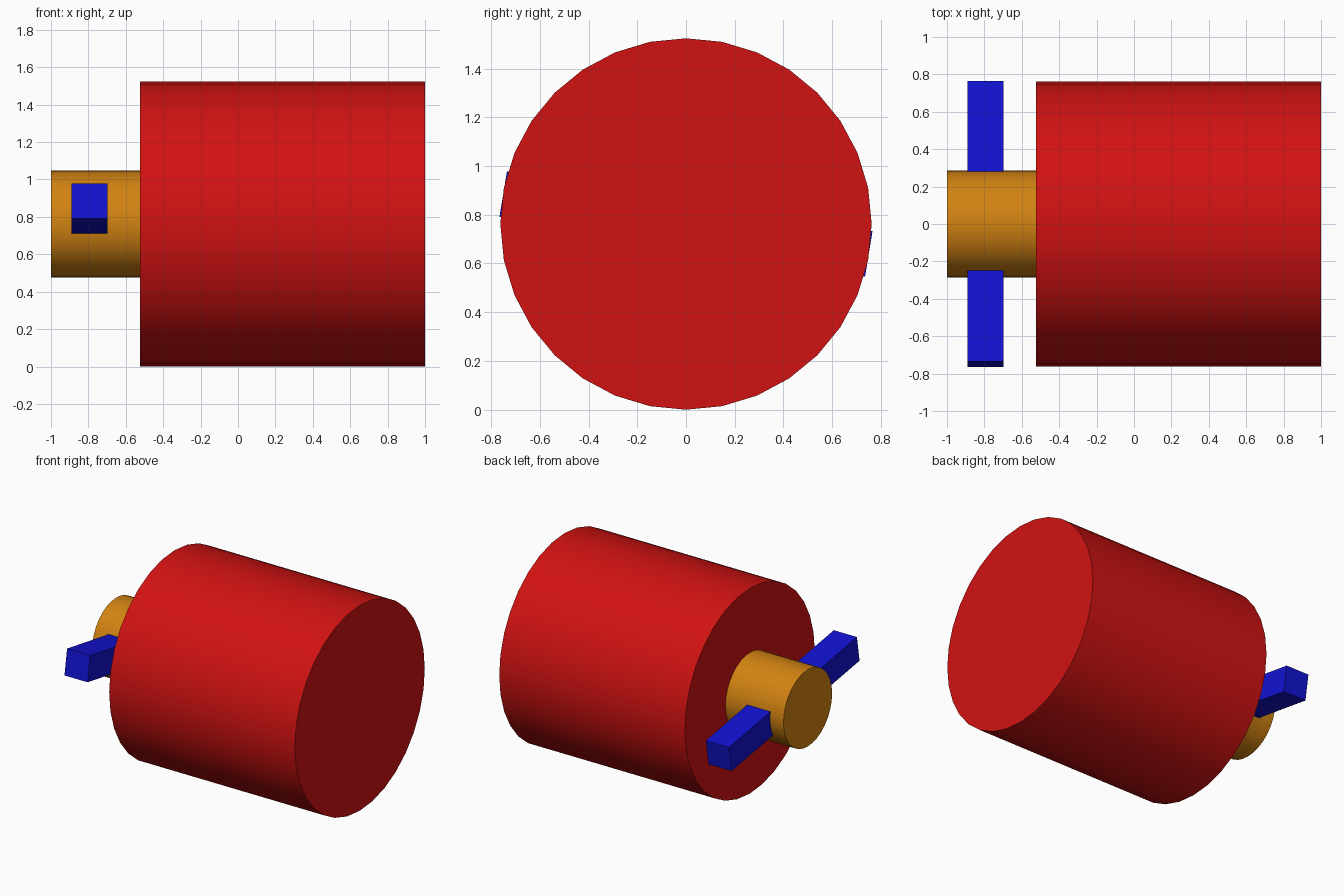
import bpy
import math

cube = bpy.data.objects.get("Cube")
if cube:
    bpy.data.objects.remove(cube, do_unlink=True)

AXIS_Z = 0.762


def material(name, rgb):
    mat = bpy.data.materials.new(name)
    mat.use_nodes = True
    mat.diffuse_color = (*rgb, 1)
    mat.node_tree.nodes["Principled BSDF"].inputs["Base Color"].default_value = (*rgb, 1)
    return mat


def x_cylinder(name, x0, x1, radius, mat):
    """32-sided cylinder lying along x, with sharp rims."""
    bpy.ops.mesh.primitive_cylinder_add(
        vertices=32, radius=radius, depth=x1 - x0,
        location=((x0 + x1) / 2, 0, AXIS_Z), rotation=(0, math.pi / 2, 0))
    obj = bpy.context.object
    obj.name = name
    obj.data.materials.append(mat)
    bpy.ops.object.shade_smooth_by_angle(angle=math.radians(30))
    return obj


red = material("red", (0.64, 0.006, 0.006))
orange = material("orange", (0.64, 0.225, 0.006))
blue = material("blue", (0.006, 0.006, 0.64))

# Large drum and the narrow shaft at its right end
x_cylinder("drum", -0.524, 1.0, 0.762, red)
x_cylinder("shaft", -1.0, -0.5, 0.285, orange)

# Square crossbar through the shaft, tilted so its front end is raised
bpy.ops.mesh.primitive_cube_add(
    size=1, location=(-0.794, 0, AXIS_Z), rotation=(math.radians(-9.3), 0, 0))
bar = bpy.context.object
bar.name = "crossbar"
bar.scale = (0.19, 1.52, 0.19)
bar.data.materials.append(blue)
